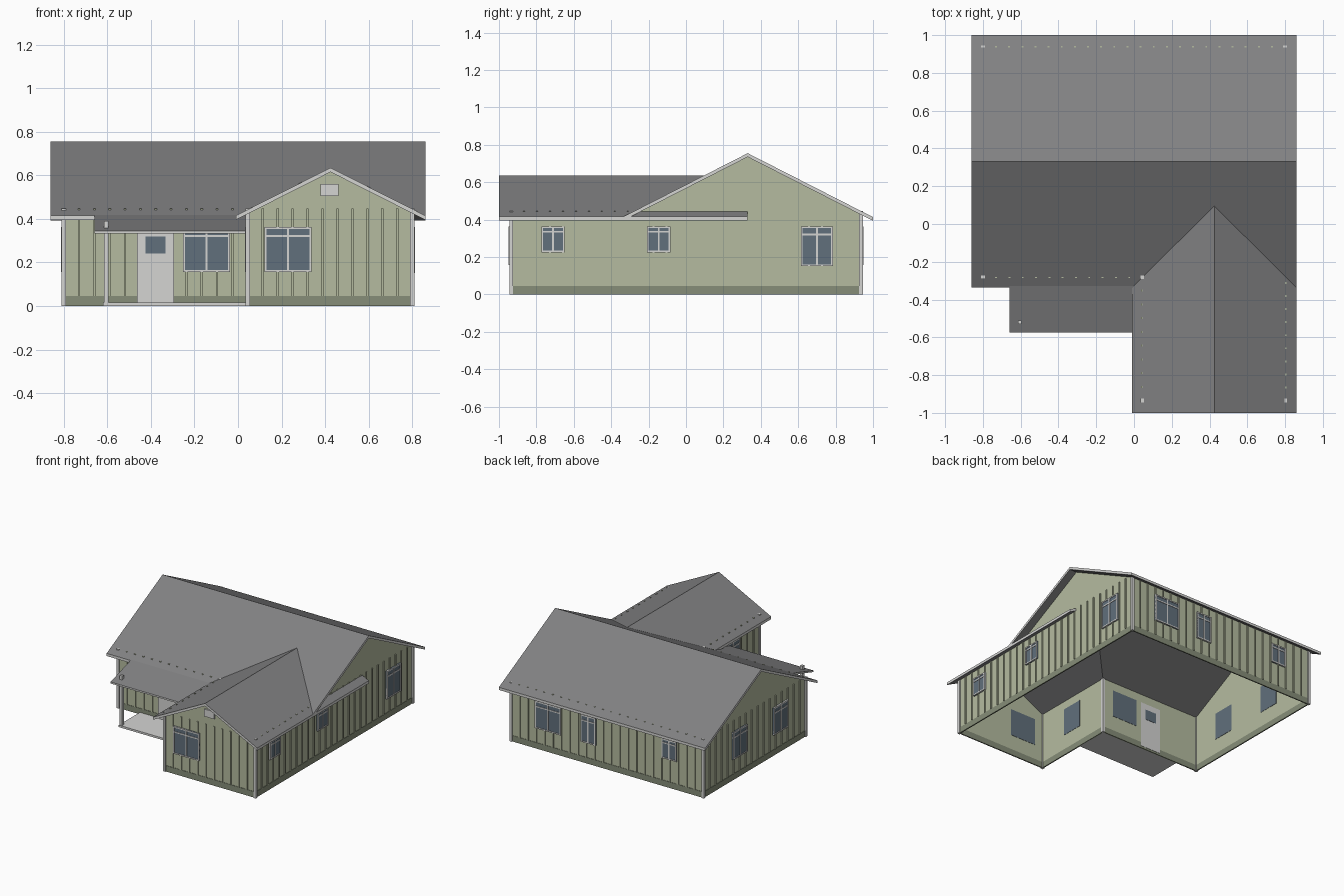
import bpy
import bmesh
from mathutils import Matrix, Vector

if "Cube" in bpy.data.objects:
    bpy.data.objects.remove(bpy.data.objects["Cube"])


def material(name, r, g, b):
    m = bpy.data.materials.new(name)
    m.use_nodes = True
    m.diffuse_color = (r, g, b, 1)
    m.node_tree.nodes["Principled BSDF"].inputs["Base Color"].default_value = (r, g, b, 1)
    return m


SIDING = material("sage siding", .46, .50, .35)
BASE = material("dark green base", .24, .27, .19)
TRIM = material("white trim", .66, .66, .65)
GLASS = material("blue grey glass", .12, .16, .20)
ROOF = material("grey roofing", .22, .22, .225)


def finish(name, bm, *mats):
    bmesh.ops.recalc_face_normals(bm, faces=bm.faces)
    mesh = bpy.data.meshes.new(name)
    bm.to_mesh(mesh)
    bm.free()
    for m in mats:
        mesh.materials.append(m)
    obj = bpy.data.objects.new(name, mesh)
    bpy.context.collection.objects.link(obj)
    return obj


def add_box(bm, lo, hi):
    lo, hi = Vector(lo), Vector(hi)
    bmesh.ops.create_cube(bm, size=1, matrix=Matrix.Translation((lo + hi) / 2)
                          @ Matrix.Diagonal((*(hi - lo), 1)))


def add_prism(bm, points, offset):
    face = bm.faces.new([bm.verts.new(p) for p in points])
    out = bmesh.ops.extrude_face_region(bm, geom=[face], use_keep_orig=True)
    moved = [v for v in out["geom"] if isinstance(v, bmesh.types.BMVert)]
    bmesh.ops.translate(bm, vec=offset, verts=moved)


# Wall planes: axis the wall runs along, outward sign, plane position
SIDES = {
    "front_wing": ("x", -1, -.935),
    "front_main": ("x", -1, -.28),
    "back": ("x", 1, .935),
    "right": ("y", 1, .80),
    "left": ("y", -1, -.80),
    "wing_inner": ("y", -1, .045),
}


def on_wall(side, u, out, z):
    axis, sign, pos = SIDES[side]
    d = pos + sign * out
    return (u, d, z) if axis == "x" else (d, u, z)


def wall_box(bm, side, u0, u1, z0, z1, d0, d1):
    a, b = on_wall(side, u0, d0, z0), on_wall(side, u1, d1, z1)
    add_box(bm, [min(p) for p in zip(a, b)], [max(p) for p in zip(a, b)])


# Walls, with gables where the outline rises to a ridge
EAVE, BAND = .43, .045
OUTLINES = {
    "front_wing": (.045, .80, [(.425, .62)]),
    "front_main": (-.80, .045, []),
    "back": (-.80, .80, []),
    "right": (-.935, .935, [(.33, .74), (-.28, EAVE)]),
    "left": (-.28, .935, [(.33, .74)]),
    "wing_inner": (-.935, -.28, []),
}
walls, bands, battens = bmesh.new(), bmesh.new(), bmesh.new()
for side, (u0, u1, top) in OUTLINES.items():
    outline = [(u0, BAND), (u1, BAND), (u1, EAVE)] + top + [(u0, EAVE)]
    points = [on_wall(side, u, 0, z) for u, z in outline]
    inward = Vector(on_wall(side, 0, -.006, 0)) - Vector(on_wall(side, 0, 0, 0))
    add_prism(walls, points, inward)
    wall_box(bands, side, u0, u1, 0, BAND, -.006, .003)
    # Vertical battens, evenly spaced
    count = round((u1 - u0) / .07)
    for i in range(1, count):
        u = u0 + (u1 - u0) * i / count
        wall_box(battens, side, u - .005, u + .005, BAND, .447, 0, .007)
finish("walls", walls, SIDING)
finish("wall_base_band", bands, BASE)
finish("wall_battens", battens, SIDING)

# Corner posts
posts = bmesh.new()
for x, y in [(-.8, -.28), (-.8, .935), (.8, .935), (.8, -.935), (.045, -.935), (.045, -.28)]:
    add_box(posts, (x - .01, y - .01, 0), (x + .01, y + .01, .447))
finish("corner_posts", posts, TRIM)

# Windows: side, centre, width, sill height
WINDOWS = [
    ("front_wing", .23, .215, .157),
    ("front_main", -.145, .215, .157),
    ("right", -.711, .125, .225),
    ("right", -.146, .125, .225),
    ("right", .70, .17, .152),
    ("left", .51, .17, .157),
    ("left", .025, .17, .157),
    ("back", .49, .215, .157),
    ("back", .155, .125, .157),
    ("back", -.52, .125, .215),
    ("wing_inner", -.61, .17, .157),
]
HEAD, BAR = .363, .009
glass, frames = bmesh.new(), bmesh.new()
for side, c, w, sill in WINDOWS:
    a, b = c - w / 2, c + w / 2
    wall_box(glass, side, a, b, sill, HEAD, -.008, .009)
    mid = HEAD - .2 * (HEAD - sill) - BAR / 2
    for u in (a, c - BAR / 2, b - BAR):
        wall_box(frames, side, u, u + BAR, sill, HEAD, .002, .013)
    for z in (sill, mid, HEAD - BAR):
        wall_box(frames, side, a, b, z, z + BAR, .002, .0125)
finish("window_glass", glass, GLASS)
finish("window_frames", frames, TRIM)

# Front door with its small light
door, light = bmesh.new(), bmesh.new()
wall_box(door, "front_main", -.464, -.294, .015, HEAD, -.008, .011)
wall_box(light, "front_main", -.425, -.333, .24, .318, -.01, .014)
finish("front_door", door, TRIM)
finish("door_glass", light, GLASS)

# Gable vent
vent = bmesh.new()
wall_box(vent, "front_wing", .38, .462, .505, .56, 0, .01)
finish("gable_vent", vent, TRIM)


# Roof planes: sloped slabs with white fascia on the upright edges
def roof(name, outline, height, thickness=.02):
    bm = bmesh.new()
    add_prism(bm, [(x, y, height(x, y)) for x, y in outline], (0, 0, -thickness))
    obj = finish(name, bm, ROOF, TRIM)
    for p in obj.data.polygons:
        p.material_index = int(abs(p.normal.z) < .1)


def main_height(x, y):
    return .755 - .51 * abs(y - .33)


def wing_height(x, y):
    return .635 - .505 * abs(x - .425)


def porch_height(x, y):
    return .345 + .3 * (y + .575)


L, R, F, RIDGE = -.86, .86, -.336, .33
PEAK = (.425, .095)
roof("main_roof_back", [(L, RIDGE), (R, RIDGE), (R, 1), (L, 1)], main_height)
roof("main_roof_front", [(L, F), (-.01, F), PEAK, (R, F), (R, RIDGE), (L, RIDGE)], main_height)
roof("wing_roof_left", [(-.01, -1), (.425, -1), PEAK, (-.01, F)], wing_height)
roof("wing_roof_right", [(.425, -1), (R, -1), (R, RIDGE), (.805, RIDGE), (.805, -.281), PEAK],
     wing_height)
roof("porch_roof", [(-.66, -.575), (.045, -.575), (.045, -.28), (-.66, -.28)],
     porch_height, .012)

# Porch floor and post
porch = bmesh.new()
add_box(porch, (-.62, -.535, 0), (.045, -.28, .015))
finish("porch_floor", porch, TRIM)
post = bmesh.new()
add_box(post, (-.615, -.53, 0), (-.595, -.51, .39))
finish("porch_post", post, TRIM)
